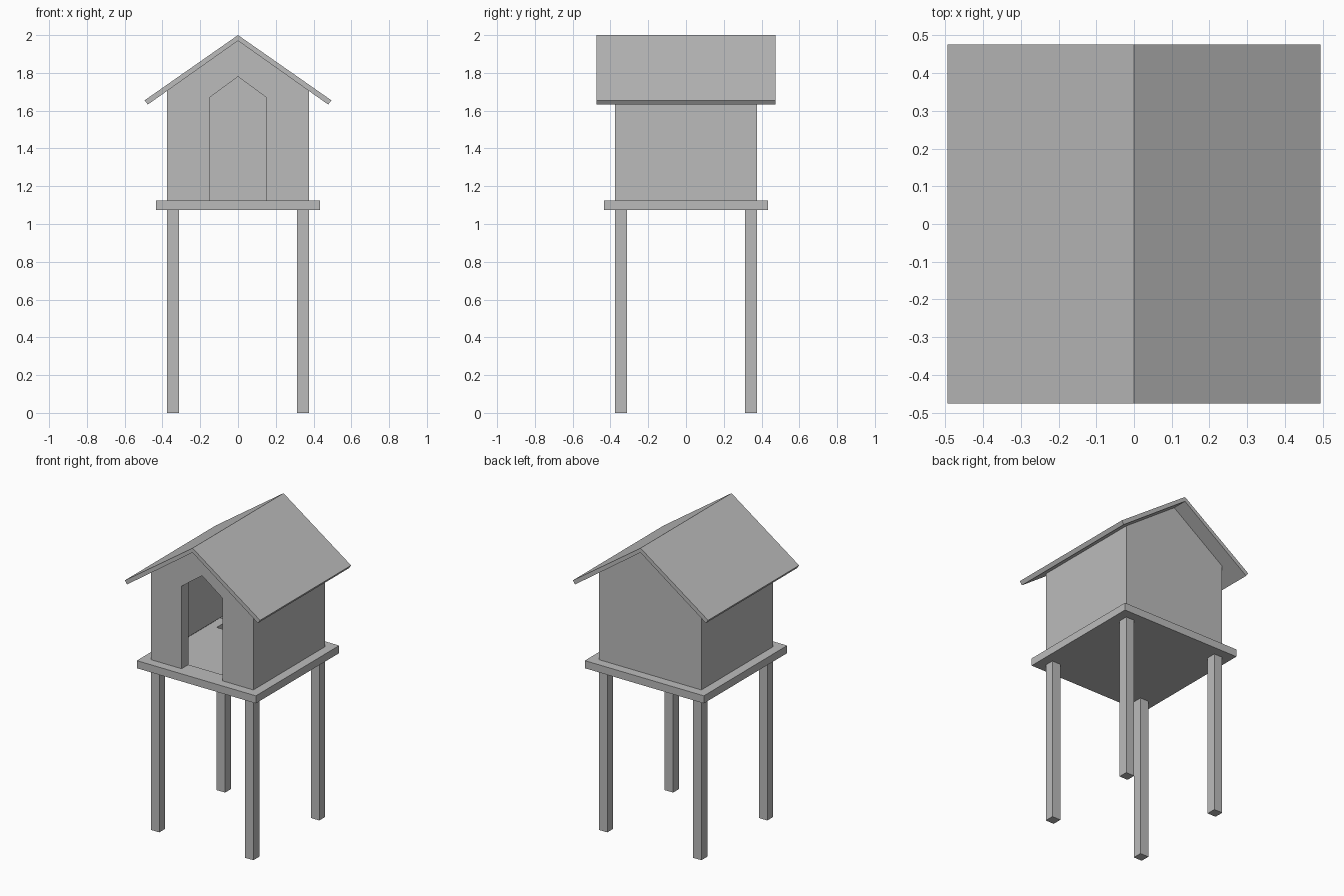
import bpy
import bmesh

old = bpy.data.objects.get("Cube")
if old:
    bpy.data.objects.remove(old, do_unlink=True)

TONE = (0.5, 0.5, 0.5, 1.0)
grey = bpy.data.materials.new("plain grey")
grey.use_nodes = True
grey.diffuse_color = TONE
grey.node_tree.nodes["Principled BSDF"].inputs["Base Color"].default_value = TONE

FLOOR, DECK = 1.075, 1.125      # underside and top of the platform
WALL, EDGE, LEG_IN = 0.375, 0.435, 0.313


def finish(name, bm):
    """Turn a bmesh into a flat-shaded object."""
    bmesh.ops.remove_doubles(bm, verts=bm.verts, dist=0.0001)
    bmesh.ops.recalc_face_normals(bm, faces=bm.faces)
    mesh = bpy.data.meshes.new(name)
    bm.to_mesh(mesh)
    bm.free()
    mesh.materials.append(grey)
    obj = bpy.data.objects.new(name, mesh)
    bpy.context.collection.objects.link(obj)
    return obj


def face(bm, points):
    return bm.faces.new([bm.verts.new(p) for p in points])


def mirrored(half):
    """Complete a right-hand profile, listed from bottom to ridge."""
    return half + [(-x, z) for x, z in reversed(half) if x > 0]


def sweep(bm, profile, y0, y1, closed=True):
    """Join consecutive profile points with strips running along y."""
    count = len(profile) if closed else len(profile) - 1
    for i in range(count):
        (xa, za), (xb, zb) = profile[i], profile[(i + 1) % len(profile)]
        face(bm, [(xa, y0, za), (xb, y0, zb), (xb, y1, zb), (xa, y1, za)])


def ring(bm, x0, x1, y0, y1, z0, z1):
    """Four upright sides of a box."""
    corners = [(x0, y0), (x1, y0), (x1, y1), (x0, y1)]
    for i in range(4):
        a, b = corners[i], corners[(i + 1) % 4]
        face(bm, [(*a, z0), (*b, z0), (*b, z1), (*a, z1)])


def sheet(bm, z, keep):
    """Grid of cells at one height, keeping those chosen by a rule."""
    lines = [-EDGE, -WALL, -LEG_IN, LEG_IN, WALL, EDGE]
    for i in range(5):
        for j in range(5):
            if keep(i, j):
                x0, x1, y0, y1 = lines[i], lines[i + 1], lines[j], lines[j + 1]
                face(bm, [(x0, y0, z), (x1, y0, z), (x1, y1, z), (x0, y1, z)])


# Hollow platform: rim on top, floor pierced where the legs join
bm = bmesh.new()
ring(bm, -EDGE, EDGE, -EDGE, EDGE, FLOOR, DECK)
sheet(bm, DECK, lambda i, j: i in (0, 4) or j in (0, 4))
sheet(bm, FLOOR, lambda i, j: not (i in (1, 3) and j in (1, 3)))
finish("platform", bm)

# Four hollow legs with closed feet
for x_name, sx in (("left", 1), ("right", -1)):
    for y_name, sy in (("front", -1), ("back", 1)):
        bm = bmesh.new()
        x0, x1 = sorted((sx * LEG_IN, sx * WALL))
        y0, y1 = sorted((sy * LEG_IN, sy * WALL))
        ring(bm, x0, x1, y0, y1, 0, FLOOR)
        face(bm, [(x0, y0, 0), (x1, y0, 0), (x1, y1, 0), (x0, y1, 0)])
        finish(f"{y_name}_{x_name}_leg", bm)

# Thin house walls, with the doorway notched out of the front
gable = mirrored([(WALL, DECK), (WALL, 1.708), (0, 1.97)])
door = mirrored([(0.15, DECK), (0.15, 1.67), (0, 1.78)])
bm = bmesh.new()
for side in (-1, 1):
    x = side * WALL
    face(bm, [(x, -WALL, DECK), (x, WALL, DECK), (x, WALL, 1.708), (x, -WALL, 1.708)])
face(bm, [(x, WALL, z) for x, z in gable])
face(bm, [(x, -WALL, z) for x, z in gable + door[::-1]])
finish("house_walls", bm)

# Door lining set back into the house
bm = bmesh.new()
sweep(bm, door, -WALL, -0.305)
finish("door_lining", bm)

# Pitched roof slab
roof = mirrored([(0.478, 1.632), (0.494, 1.655), (0, 2.0)])
roof += [(-0.0, 1.97)]
bm = bmesh.new()
sweep(bm, roof, -0.475, 0.475)
for y in (-0.475, 0.475):
    face(bm, [(x, y, z) for x, z in roof])
finish("roof", bm)
